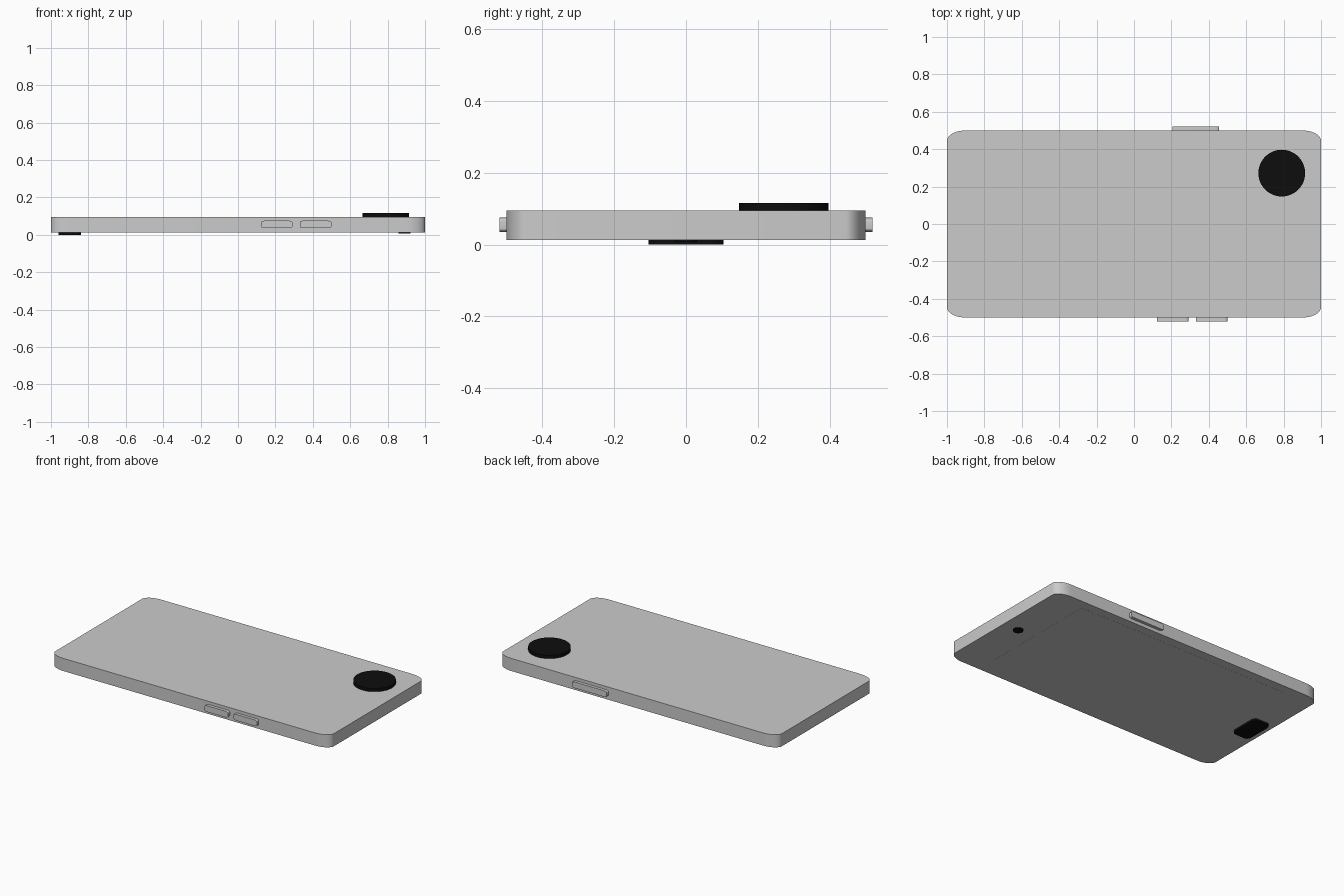
import bpy, bmesh
from math import sin, cos, pi, radians
from mathutils import Matrix, Vector

if "Cube" in bpy.data.objects:
    bpy.data.objects.remove(bpy.data.objects["Cube"])

black = bpy.data.materials.new("black")
black.diffuse_color = (0.004, 0.004, 0.004, 1)
black.use_nodes = True
black.node_tree.nodes["Principled BSDF"].inputs["Base Color"].default_value = black.diffuse_color


def slab(name, center, size, corner, sideways=False, mat=None, steps=10):
    """Rounded-rectangle plate with elliptical corners; sideways turns it to face along y."""
    w, h, t = size[0] / 2, size[1] / 2, size[2]
    bm = bmesh.new()
    ring = []
    for q, (sx, sy) in enumerate([(1, 1), (-1, 1), (-1, -1), (1, -1)]):
        for i in range(steps + 1):
            a = (q + i / steps) * pi / 2
            ring.append(bm.verts.new((sx * (w - corner[0]) + corner[0] * cos(a),
                                      sy * (h - corner[1]) + corner[1] * sin(a), -t / 2)))
    bmesh.ops.remove_doubles(bm, verts=ring, dist=1e-5)
    face = bm.faces.new([v for v in ring if v.is_valid])
    top = bmesh.ops.extrude_face_region(bm, geom=[face], use_keep_orig=True)["geom"]
    bmesh.ops.translate(bm, vec=(0, 0, t), verts=[g for g in top if isinstance(g, bmesh.types.BMVert)])
    if sideways:
        bm.transform(Matrix.Rotation(pi / 2, 4, 'X'))
    bm.transform(Matrix.Translation(Vector(center)))
    bmesh.ops.recalc_face_normals(bm, faces=bm.faces)
    mesh = bpy.data.meshes.new(name)
    bm.to_mesh(mesh)
    bm.free()
    if mat:
        mesh.materials.append(mat)
    ob = bpy.data.objects.new(name, mesh)
    bpy.context.collection.objects.link(ob)
    bpy.ops.object.select_all(action='DESELECT')
    ob.select_set(True)
    bpy.context.view_layer.objects.active = ob
    bpy.ops.object.shade_smooth_by_angle(angle=radians(30))
    return ob


def disc(name, x, y, r, z0, z1):
    bpy.ops.mesh.primitive_cylinder_add(vertices=48, radius=r, depth=z1 - z0,
                                        location=(x, y, (z0 + z1) / 2))
    ob = bpy.context.object
    ob.name = name
    ob.data.materials.append(black)
    bpy.ops.object.shade_smooth_by_angle(angle=radians(30))


# Body, lying face down, with its screen on the underside
slab("body", (0, 0, 0.054), (2, 1, 0.082), (0.1, 0.055))
slab("screen", (-0.01, 0, 0.0145), (1.56, 0.88, 0.004), (0.002, 0.002), steps=1)

# Volume buttons on the front edge, power button on the back edge
for name, x in (("volume_up", 0.415), ("volume_down", 0.207)):
    slab(name, (x, -0.5, 0.055), (0.168, 0.04, 0.04), (0.018, 0.009), sideways=True)
slab("power_button", (0.33, 0.5, 0.055), (0.25, 0.04, 0.04), (0.025, 0.009), sideways=True)

# Rear camera on top, home button and front camera below
disc("rear_camera", 0.79, 0.272, 0.125, 0.09, 0.116)
disc("front_camera", 0.89, 0, 0.031, 0.008, 0.02)
slab("home_button", (-0.9, 0, 0.01), (0.122, 0.208, 0.02), (0.025, 0.035), mat=black)
